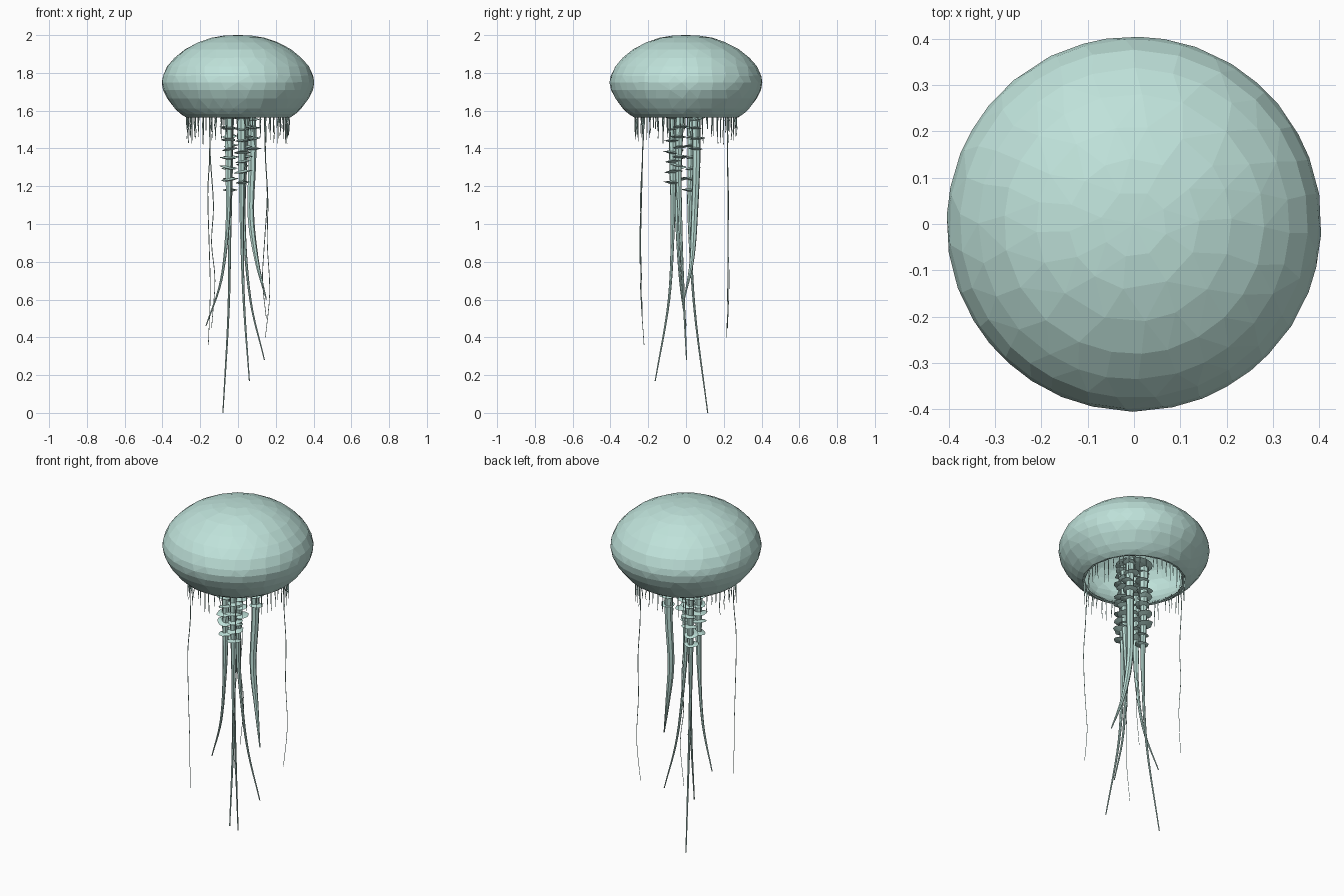
import bpy, bmesh, math, random
from mathutils import Vector

if "Cube" in bpy.data.objects:
    bpy.data.objects.remove(bpy.data.objects["Cube"])

random.seed(7)
mat = bpy.data.materials.new("pale_teal")
mat.diffuse_color = (0.52, 0.76, 0.70, 1)
mat.use_nodes = True
mat.node_tree.nodes["Principled BSDF"].inputs["Base Color"].default_value = mat.diffuse_color


def make_object(name, bm):
    bmesh.ops.recalc_face_normals(bm, faces=bm.faces[:])
    me = bpy.data.meshes.new(name)
    bm.to_mesh(me)
    bm.free()
    me.materials.append(mat)
    ob = bpy.data.objects.new(name, me)
    bpy.context.collection.objects.link(ob)
    return ob


def lathe(name, profile, segs):
    bm = bmesh.new()
    vs = [bm.verts.new((r, 0, z)) for r, z in profile]
    edges = [bm.edges.new(p) for p in zip(vs, vs[1:])]
    bmesh.ops.spin(bm, geom=vs + edges, cent=(0, 0, 0), axis=(0, 0, 1),
                   angle=2 * math.pi, steps=segs)
    bmesh.ops.remove_doubles(bm, verts=bm.verts[:], dist=1e-4)
    return make_object(name, bm)


def smooth_path(pts, n):
    # Catmull-Rom sampling through the control points
    pts = [Vector(p) for p in pts]
    pts = [2 * pts[0] - pts[1]] + pts + [2 * pts[-1] - pts[-2]]
    out = []
    for i in range(n + 1):
        u = i / n * (len(pts) - 3)
        k = min(int(u), len(pts) - 4)
        t = u - k
        a, b, c, d = pts[k:k + 4]
        out.append(0.5 * (2 * b + (c - a) * t + (2 * a - 5 * b + 4 * c - d) * t * t
                          + (3 * b - a - 3 * c + d) * t ** 3))
    return out


def add_tube(bm, path, radii, sides):
    # all strands hang down, so horizontal rings are enough
    rings = []
    for p, r in zip(path, radii):
        rings.append([bm.verts.new((p.x + r * math.cos(2 * math.pi * k / sides),
                                    p.y + r * math.sin(2 * math.pi * k / sides), p.z))
                      for k in range(sides)])
    for a, b in zip(rings, rings[1:]):
        for k in range(sides):
            j = (k + 1) % sides
            bm.faces.new((a[k], a[j], b[j], b[k]))
    bm.faces.new(rings[0])
    bm.faces.new(rings[-1])


# Bell: thin open shell, reduced to irregular flat facets
outer = [(0, 2.0), (0.07, 1.998), (0.14, 1.986), (0.21, 1.962), (0.28, 1.925), (0.335, 1.88),
         (0.375, 1.835), (0.398, 1.785), (0.404, 1.75), (0.397, 1.71), (0.375, 1.665),
         (0.335, 1.612), (0.305, 1.583), (0.275, 1.564)]
inner = [(0.262, 1.567), (0.29, 1.594), (0.32, 1.618), (0.358, 1.665), (0.38, 1.71),
         (0.387, 1.75), (0.381, 1.782), (0.36, 1.825), (0.322, 1.868), (0.27, 1.91),
         (0.2, 1.948), (0.13, 1.97), (0.0, 1.984)]
bell = lathe("bell", outer + inner, 60)
# tiny in-plane shuffle so the reduction gives uneven facets
for v in bell.data.vertices:
    r = math.hypot(v.co.x, v.co.y)
    if r > 0.05 and v.co.z > 1.6:
        a = math.atan2(v.co.y, v.co.x) + random.uniform(-0.04, 0.04)
        v.co.x, v.co.y = r * math.cos(a), r * math.sin(a)
dec = bell.modifiers.new("facets", "DECIMATE")
dec.ratio = 0.42

# Hub under the bell that carries the arms
lathe("arm_hub", [(0, 1.675), (0.07, 1.67), (0.1, 1.655), (0.07, 1.645), (0, 1.64)], 16)

# Oral arms: control path, radius at mid length, lowest frill height
arms = [
    ([(-0.045, 0.03, 1.65), (-0.045, 0.025, 1.3), (-0.045, 0.02, 1.0), (-0.05, 0.045, 0.55), (-0.08, 0.115, 0.0)], 0.008, 1.18),
    ([(0.02, -0.07, 1.65), (0.02, -0.07, 1.3), (0.02, -0.07, 1.0), (0.03, -0.09, 0.6), (0.06, -0.163, 0.17)], 0.009, 1.21),
    ([(0.04, -0.03, 1.65), (0.03, -0.04, 1.3), (0.03, -0.03, 1.0), (0.065, -0.012, 0.6), (0.14, 0.003, 0.28)], 0.008, 1.26),
    ([(-0.05, -0.045, 1.65), (-0.05, -0.045, 1.3), (-0.055, -0.045, 1.0), (-0.09, -0.03, 0.7), (-0.17, 0.0, 0.46)], 0.009, 1.22),
    ([(0.07, 0.05, 1.65), (0.075, 0.055, 1.35), (0.067, 0.045, 1.05), (0.1, 0.03, 0.8), (0.15, -0.01, 0.6)], 0.017, 1.34),
]
for i, (ctrl, mid, low) in enumerate(arms):
    n = 24
    path = smooth_path(ctrl, n)
    radii = []
    for k in range(n + 1):
        t = k / n
        r = 0.025 + (mid - 0.025) * t / 0.6 if t < 0.6 else mid + (0.003 - mid) * (t - 0.6) / 0.4
        radii.append(r)
    bm = bmesh.new()
    add_tube(bm, path, radii, 7)
    make_object(f"oral_arm_{i + 1}", bm)

    # Frills: thin tilted wavy collars along the upper arm
    bm = bmesh.new()
    z = 1.62
    while z > low:
        c = min(path, key=lambda p: abs(p.z - z))
        rad = 0.036 + 0.012 * random.random()
        ang = random.uniform(0, 2 * math.pi)
        off = Vector((math.cos(ang), math.sin(ang), 0)) * 0.01
        tilt = random.uniform(0.05, 0.25)
        top = bm.verts.new((c.x, c.y, z + 0.012))
        bot = bm.verts.new((c.x, c.y, z - 0.012))
        rv = []
        for k in range(12):
            a = 2 * math.pi * k / 12
            r = rad * random.uniform(0.85, 1.1)
            rv.append(bm.verts.new(Vector((c.x, c.y, z)) + off + Vector(
                (r * math.cos(a), r * math.sin(a), r * tilt * math.cos(a - ang)))))
        for k in range(12):
            bm.faces.new((top, rv[k], rv[(k + 1) % 12]))
            bm.faces.new((bot, rv[(k + 1) % 12], rv[k]))
        z -= random.uniform(0.045, 0.065)
    make_object(f"arm_frills_{i + 1}", bm)

# Fringe of short threads hanging from the rim
bm = bmesh.new()
count = 56
for k in range(count):
    a = 2 * math.pi * (k + random.uniform(-0.3, 0.3)) / count
    r = random.uniform(0.264, 0.272)
    x, y = r * math.cos(a), r * math.sin(a)
    end = random.uniform(1.42, 1.51)
    path = [Vector((x + random.uniform(-0.003, 0.003), y + random.uniform(-0.003, 0.003),
                    1.58 + (end - 1.58) * t)) for t in (0, 0.33, 0.66, 1)]
    add_tube(bm, path, (0.003, 0.003, 0.0025, 0.0015), 4)
make_object("rim_fringe", bm)

# Four long trailing threads, gently waving (control paths)
threads = [
    [(-0.15, -0.225, 1.58), (-0.15, -0.23, 1.36), (-0.16, -0.24, 1.16), (-0.153, -0.243, 0.9), (-0.147, -0.24, 0.64), (-0.157, -0.222, 0.36)],
    [(0.145, 0.22, 1.58), (0.145, 0.22, 1.36), (0.158, 0.222, 1.13), (0.155, 0.222, 0.9), (0.168, 0.22, 0.64), (0.145, 0.216, 0.4)],
    [(0.14, -0.225, 1.58), (0.145, -0.23, 1.36), (0.155, -0.235, 1.15), (0.14, -0.24, 0.9), (0.13, -0.235, 0.7), (0.15, -0.232, 0.5)],
    [(-0.15, 0.22, 1.58), (-0.147, 0.22, 1.36), (-0.13, 0.225, 1.1), (-0.14, 0.222, 0.9), (-0.122, 0.228, 0.7), (-0.14, 0.22, 0.45)],
]
bm = bmesh.new()
for ctrl in threads:
    add_tube(bm, smooth_path(ctrl, 20), [0.003 - 0.0015 * k / 20 for k in range(21)], 4)
make_object("trailing_threads", bm)
